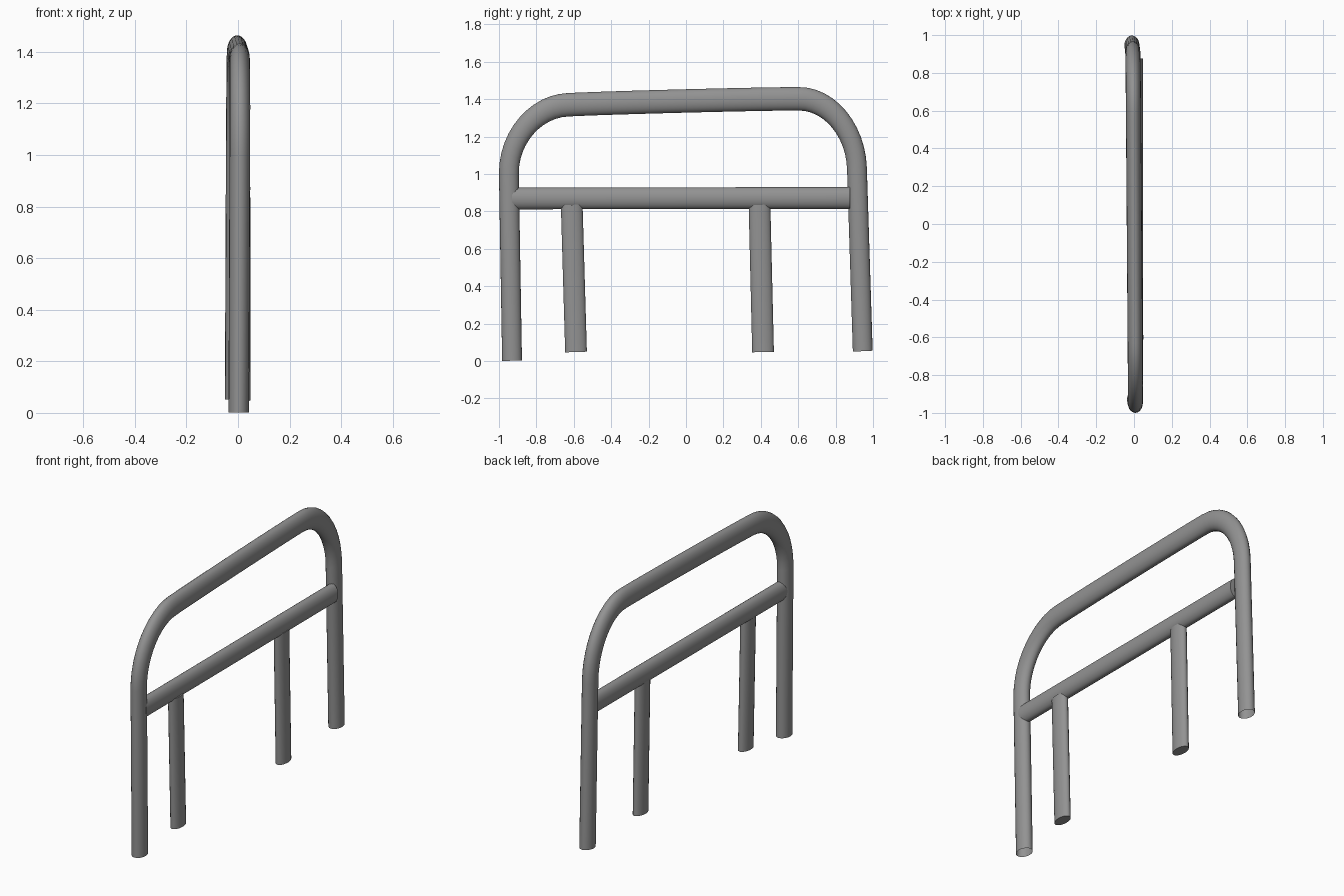
import bpy
from mathutils import Vector

if "Cube" in bpy.data.objects:
    bpy.data.objects.remove(bpy.data.objects["Cube"])

# Dark grey painted metal
metal = bpy.data.materials.new("dark_grey_metal")
metal.diffuse_color = (0.29, 0.29, 0.29, 1.0)
metal.use_nodes = True
metal.node_tree.nodes["Principled BSDF"].inputs["Base Color"].default_value = metal.diffuse_color


# Tubes are slightly squashed: object scale turns a unit circle into an oval section
def tube(name, points, section, capped):
    """points: list of (co, handle_in, handle_out); None handles are straight."""
    curve = bpy.data.curves.new(name, 'CURVE')
    curve.dimensions = '3D'
    curve.bevel_depth = 1.0
    curve.bevel_resolution = 8
    curve.resolution_u = 12
    curve.use_fill_caps = capped
    curve.materials.append(metal)
    spline = curve.splines.new('BEZIER')
    spline.bezier_points.add(len(points) - 1)
    local = lambda p: Vector(a / s for a, s in zip(p, section))
    for bp, (co, h_in, h_out) in zip(spline.bezier_points, points):
        bp.handle_left_type = 'FREE' if h_in else 'VECTOR'
        bp.handle_right_type = 'FREE' if h_out else 'VECTOR'
        bp.co = local(co)
        if h_in:
            bp.handle_left = local(h_in)
        if h_out:
            bp.handle_right = local(h_out)
    obj = bpy.data.objects.new(name, curve)
    obj.scale = section
    bpy.context.collection.objects.link(obj)
    return obj


def straight(name, a, b, section):
    return tube(name, [(a, None, None), (b, None, None)], section, True)


# Bent hoop: two legs, two rounded corners and a gently rising top rail
def on_hoop(y, z):
    return (-0.004 - 0.0075 * y + 0.004 * z, y, z)


hoop = [
    (on_hoop(-0.930, 0.002), None, None),
    (on_hoop(-0.947, 1.00), None, on_hoop(-0.949, 1.20)),
    (on_hoop(-0.63, 1.370), on_hoop(-0.80, 1.364), on_hoop(-0.42, 1.381)),
    (on_hoop(0.60, 1.402), on_hoop(0.40, 1.402), on_hoop(0.77, 1.404)),
    (on_hoop(0.914, 1.03), on_hoop(0.908, 1.23), None),
    (on_hoop(0.945, 0.053), None, None),
]
tube("hoop_frame", hoop, (0.04, 0.053, 0.0625), False)

# Cross bar between the legs
straight("cross_bar", (0.010, -0.93, 0.869), (0.010, 0.877, 0.872), (0.038, 0.058, 0.058))

# Short posts below the cross bar
for name, x, bottom, top in (("front_post", 0.017, -0.588, -0.611),
                             ("back_post", 0.012, 0.412, 0.393)):
    straight(name, (x, bottom, 0.048), (x, top, 0.835), (0.032, 0.058, 0.06))
